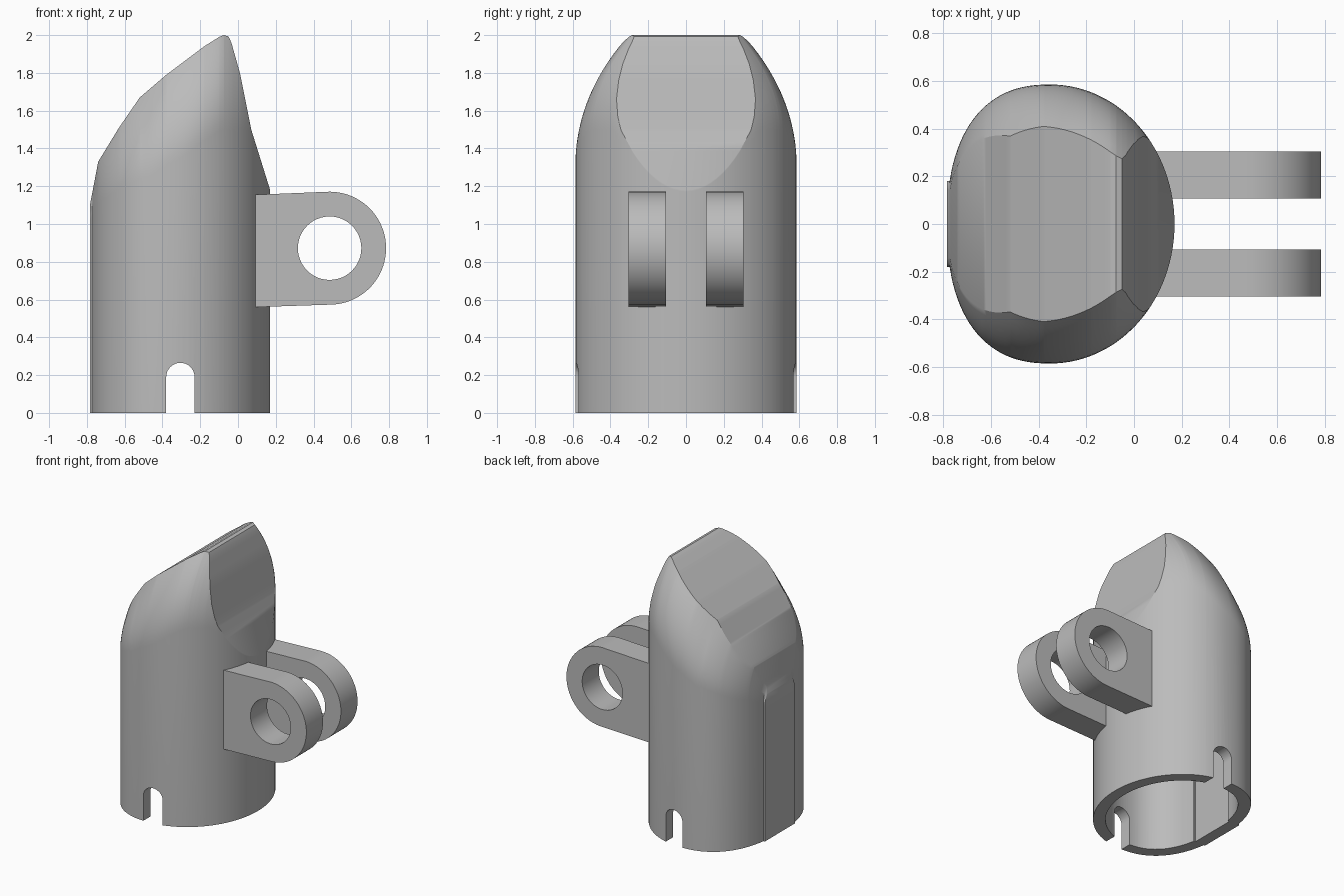
import bpy, bmesh, math

cube = bpy.data.objects.get("Cube")
if cube:
    bpy.data.objects.remove(cube, do_unlink=True)

grey = bpy.data.materials.new("plain_grey")
grey.use_nodes = True
grey.diffuse_color = (0.5, 0.5, 0.5, 1)
grey.node_tree.nodes["Principled BSDF"].inputs["Base Color"].default_value = (0.5, 0.5, 0.5, 1)

MID, BACK, NOSE, WIDE = -0.35, 0.434, 0.52, 0.585   # plan outline
RIDGE = [(-0.784, 1.1), (-0.74, 1.33), (-0.63, 1.51), (-0.52, 1.67), (-0.38, 1.79),
         (-0.18, 1.94), (-0.1, 1.99), (-0.075, 2.0), (-0.05, 1.993), (-0.035, 1.96),
         (0.01, 1.8), (0.07, 1.5), (0.17, 1.18)]
INSET = [(-0.784, 0.03), (-0.74, 0.07), (-0.52, 0.19), (-0.38, 0.175), (-0.1, 0.21), (0.17, 0.21)]
DEPTH = [(-0.784, 0.08), (-0.74, 0.22), (-0.5, 0.45), (-0.3, 0.5), (0.17, 0.5)]


def lerp(table, x):
    for (x0, v0), (x1, v1) in zip(table, table[1:]):
        if x <= x1:
            return v0 + (v1 - v0) * max(0, x - x0) / (x1 - x0)
    return table[-1][1]


def half_width(x, wall=0.0):
    """Half width of the plan outline: blunt at the back, elliptical at the nose."""
    back = x < MID
    n = 2.4 if back else 2
    u = min(1, abs(x - MID) / ((BACK if back else NOSE) - wall))
    y = (WIDE - wall) * (1 - u ** n) ** (1 / n)
    return max(y, 0.18 if back else 0.004)


def columns(wall=0.0, steps=28):
    xs = []
    for i in range(-steps, steps + 1):
        s = math.sin(i / steps * math.pi / 2)
        xs.append(MID + s * ((BACK if i < 0 else NOSE) - wall))
    return xs


def make(name, verts, faces):
    mesh = bpy.data.meshes.new(name)
    mesh.from_pydata(verts, [], faces)
    bm = bmesh.new()
    bm.from_mesh(mesh)
    bmesh.ops.recalc_face_normals(bm, faces=bm.faces)
    bm.to_mesh(mesh)
    bm.free()
    mesh.materials.append(grey)
    obj = bpy.data.objects.new(name, mesh)
    bpy.context.collection.objects.link(obj)
    return obj


def loft(name, rings):
    n = len(rings[0])
    faces = [[a * n + k, a * n + (k + 1) % n, (a + 1) * n + (k + 1) % n, (a + 1) * n + k]
             for a in range(len(rings) - 1) for k in range(n)]
    faces += [list(range(n)), list(range((len(rings) - 1) * n, len(rings) * n))]
    return make(name, [p for r in rings for p in r], faces)


def plate(name, outline, y0, y1):
    return loft(name, [[(x, y, z) for x, z in outline] for y in (y0, y1)])


def arc(cx, cz, r, start, end, steps):
    angles = [math.radians(start + (end - start) * i / steps) for i in range(steps + 1)]
    return [(cx + r * math.cos(a), cz + r * math.sin(a)) for a in angles]


def select(obj):
    bpy.ops.object.select_all(action='DESELECT')
    obj.select_set(True)
    bpy.context.view_layer.objects.active = obj


def cut(obj, cutter):
    select(obj)
    mod = obj.modifiers.new("cut", 'BOOLEAN')
    mod.operation = 'DIFFERENCE'
    mod.solver = 'EXACT'
    mod.object = cutter
    bpy.ops.object.modifier_apply(modifier=mod.name)
    bpy.data.objects.remove(cutter, do_unlink=True)


def section(x):
    """Cross-section at x: straight walls curving in to the ridge line."""
    top, width = lerp(RIDGE, x), half_width(x)
    crown = 2.0 if x > -0.075 else top
    depth, inset = lerp(DEPTH, x), lerp(INSET, x)
    start = min(crown - depth, top - 0.1)
    side = [(width, 0.0)]
    for i in range(13):
        z = start + (top - start) * i / 12
        t = max(0, (z - crown + depth) / depth)
        side.append((max(0.004, width - inset * t * t), z))
    return [(x, y, z) for y, z in side] + [(x, -y, z) for y, z in reversed(side)]


# Main body with rounded shoulders and slanted nose facet
xs = sorted(columns() + [x for x, z in RIDGE[1:-1]])
xs = [x for i, x in enumerate(xs) if i == 0 or x - xs[i - 1] > 0.0002]
body = loft("body", [section(x) for x in xs])

# Open socket underneath
WALL = 0.085
inner = columns(WALL)
plan = [(x, half_width(x, WALL)) for x in inner] + [(x, -half_width(x, WALL)) for x in reversed(inner)]
cut(body, loft("socket_cutter", [[(x, y, z) for x, y in plan] for z in (-0.1, 1.0)]))

# Arched slots through front and back walls
slot = [(-0.38, -0.1), (-0.23, -0.1)] + arc(-0.305, 0.19, 0.075, 0, 180, 16)
cut(body, plate("slot_cutter", slot, -1, 1))

# Pair of hinge lugs with pin holes
lug = [(0.092, 1.155), (0.092, 0.56)] + arc(0.485, 0.872, 0.299, -90, 90, 40)
hole = arc(0.485, 0.872, 0.168, 0, 352.5, 47)
parts = [body]
for name, y0, y1 in (("front_lug", -0.305, -0.107), ("back_lug", 0.107, 0.305)):
    obj = plate(name, lug, y0, y1)
    cut(obj, plate("hole_cutter", hole, y0 - 0.1, y1 + 0.1))
    parts.append(obj)

for obj in parts:
    select(obj)
    bpy.ops.object.shade_smooth_by_angle(angle=math.radians(30))
